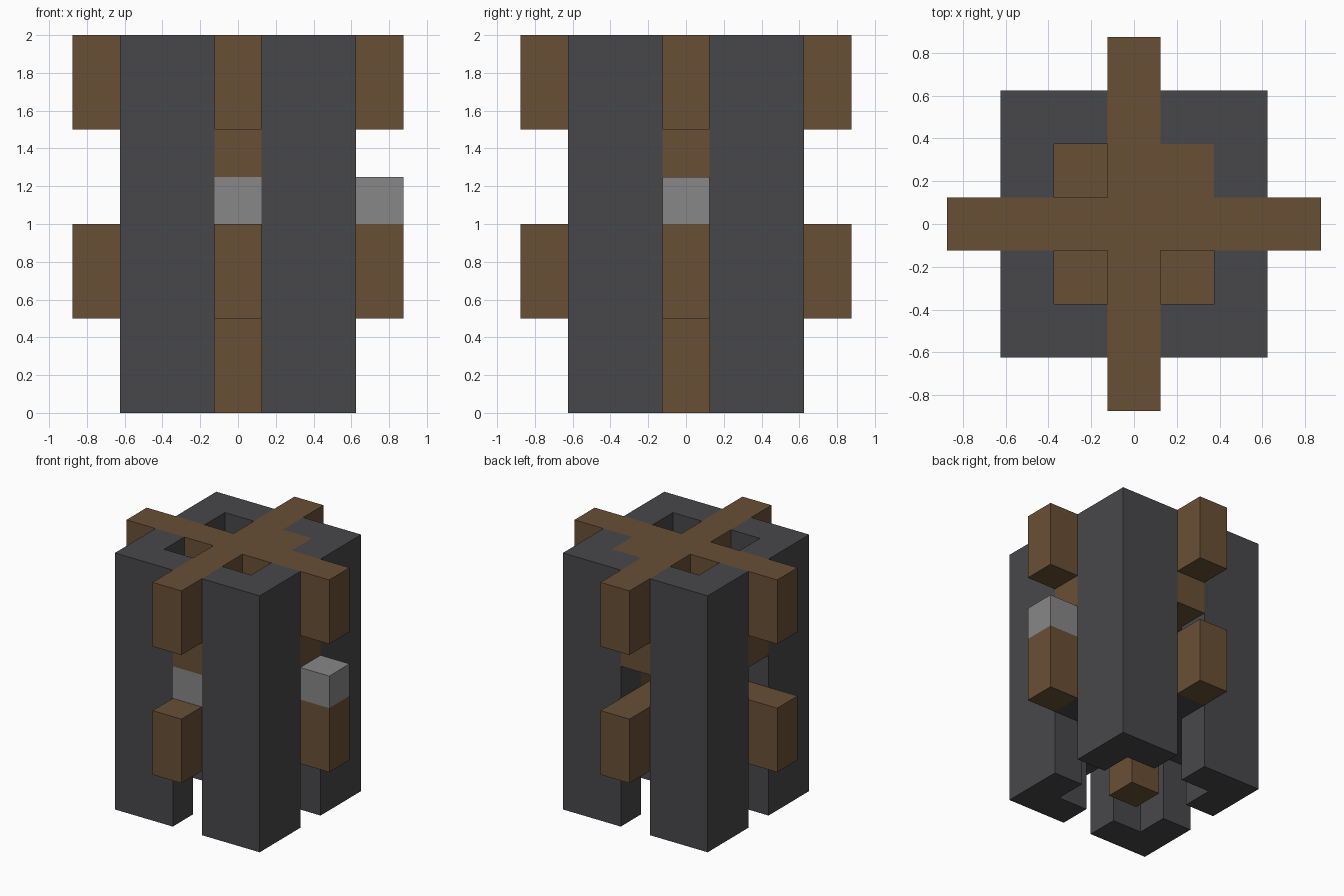
import bpy
import bmesh

U = 0.25            # one grid cell
H = U / 2           # half a cell
INNER, OUTER, TIP = H + U, H + 2 * U, H + 3 * U

cube = bpy.data.objects.get("Cube")
if cube:
    bpy.data.objects.remove(cube, do_unlink=True)


def material(name, colour):
    mat = bpy.data.materials.new(name)
    mat.use_nodes = True
    mat.diffuse_color = (*colour, 1)
    mat.node_tree.nodes["Principled BSDF"].inputs["Base Color"].default_value = (*colour, 1)
    return mat


brown = material("brown wood", (0.14, 0.08, 0.036))
dark = material("charcoal", (0.064, 0.063, 0.069))
grey = material("mid grey", (0.245, 0.245, 0.245))


def turn(points, quarter):
    """Rotate flat points by quarter turns about the z axis."""
    for _ in range(quarter):
        points = [(-y, x) for x, y in points]
    return points


def prism(name, outline, bottom, top, mat):
    """Extrude a flat outline between two heights."""
    bm = bmesh.new()
    face = bm.faces.new([bm.verts.new((x, y, bottom)) for x, y in outline])
    made = bmesh.ops.extrude_face_region(bm, geom=[face])["geom"]
    raised = [v for v in made if isinstance(v, bmesh.types.BMVert)]
    bmesh.ops.translate(bm, verts=raised, vec=(0, 0, top - bottom))
    bmesh.ops.recalc_face_normals(bm, faces=bm.faces)
    mesh = bpy.data.meshes.new(name)
    bm.to_mesh(mesh)
    bm.free()
    mesh.materials.append(mat)
    obj = bpy.data.objects.new(name, mesh)
    bpy.context.collection.objects.link(obj)
    return obj


def rect(x0, x1, y0, y1):
    return [(x0, y0), (x1, y0), (x1, y1), (x0, y1)]


def fourfold(quadrant):
    """Closed outline made of one quadrant repeated around the centre."""
    return [p for q in range(4) for p in turn(quadrant, q)]


cross = fourfold([(TIP, H), (H, H), (H, TIP)])
stepped = fourfold([(OUTER, H), (INNER, H), (INNER, INNER), (H, INNER), (H, OUTER)])
angle = [(INNER, H), (OUTER, H), (OUTER, OUTER), (H, OUTER), (H, INNER), (INNER, INNER)]

# Four angle-shaped corner posts and the lower arm ends
for q, side in enumerate(("left", "back", "right", "front")):
    prism("corner_post_" + side, turn(angle, q), 0, 8 * U, dark)
    prism("lower_arm_end_" + side, turn(rect(OUTER, TIP, -H, H), q), 2 * U, 3 * U, brown)

# Central stack, from the ground up
prism("centre_column", rect(-H, H, -H, H), 0, 2 * U, brown)
prism("base_plate", stepped, 2 * U, 3 * U, dark)
prism("lower_cross", cross, 3 * U, 4 * U, brown)
prism("core", rect(-H, H, -H, H), 4 * U, 5 * U, brown)
prism("middle_plate", stepped, 5 * U, 6 * U, brown)
prism("upper_cross", cross, 6 * U, 8 * U, brown)

# Fillers in the one closed corner, below and above the middle plate
for name, low, high in (("lower_corner_filler", 4, 5), ("upper_corner_filler", 6, 8)):
    prism(name, rect(H, INNER, H, INNER), low * U, high * U, brown)

# Grey bars in the gap between the crosses
prism("left_grey_bar", rect(H, TIP, -H, H), 4 * U, 5 * U, grey)
prism("front_grey_bar", rect(-H, H, -OUTER, -H), 4 * U, 5 * U, grey)
